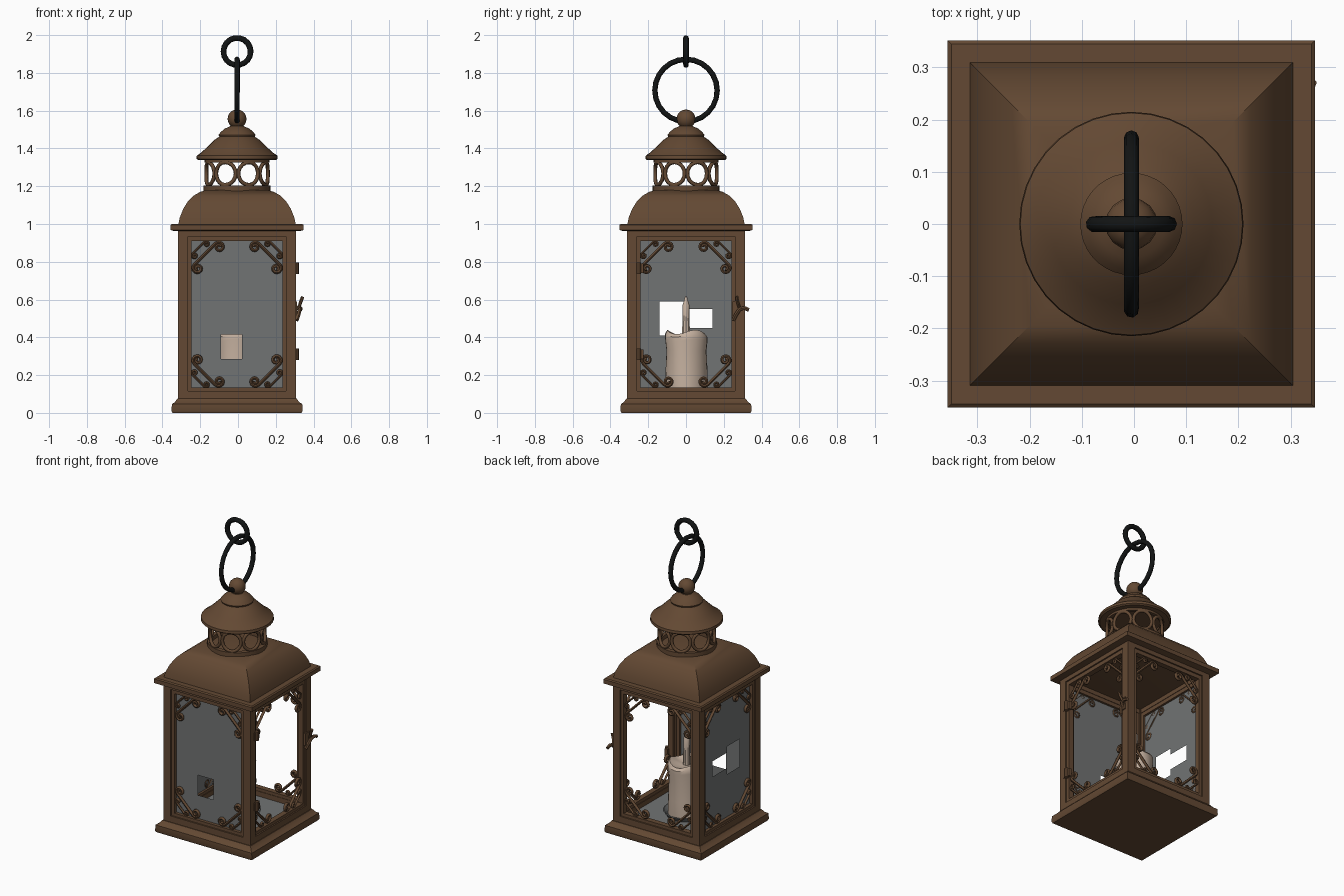
import bpy, bmesh, math
from mathutils import Matrix, Vector

if "Cube" in bpy.data.objects:
    bpy.data.objects.remove(bpy.data.objects["Cube"])

def material(name, rgb):
    m = bpy.data.materials.new(name)
    m.diffuse_color = (*rgb, 1)
    m.use_nodes = True
    m.node_tree.nodes["Principled BSDF"].inputs["Base Color"].default_value = m.diffuse_color
    return m

BROWN = material("rusty_brown", (0.125, 0.066, 0.033))
BLACK = material("black_iron", (0.006, 0.007, 0.007))
GREY = material("smoky_glass", (0.165, 0.172, 0.172))
WAX = material("candle_wax", (0.56, 0.44, 0.35))

def finish(name, bm, mat, smooth=35):
    bmesh.ops.remove_doubles(bm, verts=bm.verts, dist=1e-5)
    bmesh.ops.recalc_face_normals(bm, faces=bm.faces)
    me = bpy.data.meshes.new(name)
    bm.to_mesh(me)
    bm.free()
    me.materials.append(mat)
    me.polygons.foreach_set("use_smooth", [True] * len(me.polygons))
    me.set_sharp_from_angle(angle=math.radians(smooth))
    ob = bpy.data.objects.new(name, me)
    bpy.context.collection.objects.link(ob)
    return ob

def lathe(name, profile, mat, n=32, closed=False, wobble=None):
    """Revolve (radius, z) points; n=4 gives a square where radius is the half width."""
    bm = bmesh.new()
    k, ph = (math.sqrt(2), math.pi / 4) if n == 4 else (1, 0)
    rows = []
    for r, z in profile:
        row = []
        for i in range(n):
            a = ph + 2 * math.pi * i / n
            rr, zz = wobble(r, z, a) if wobble else (r, z)
            row.append(bm.verts.new((k * rr * math.cos(a), k * rr * math.sin(a), zz)))
        rows.append(row)
    pairs = list(zip(rows, rows[1:])) + ([(rows[-1], rows[0])] if closed else [])
    for a, b in pairs:
        for i in range(n):
            j = (i + 1) % n
            bm.faces.new((a[i], a[j], b[j], b[i]))
    return finish(name, bm, mat)

def add_box(bm, x0, x1, y0, y1, z0, z1, rot=Matrix()):
    m = Matrix.Translation(((x0 + x1) / 2, (y0 + y1) / 2, (z0 + z1) / 2)) @ Matrix.Diagonal((x1 - x0, y1 - y0, z1 - z0, 1))
    bmesh.ops.create_cube(bm, size=1, matrix=rot @ m)

def add_tube(bm, pts, r, n=6, closed=False):
    """Sweep a round section along a path."""
    pts = [Vector(p) for p in pts]
    rings, c = [], len(pts)
    ref = None
    for i, p in enumerate(pts):
        if closed:
            t = pts[(i + 1) % c] - pts[i - 1]
        else:
            t = pts[min(i + 1, c - 1)] - pts[max(i - 1, 0)]
        t.normalize()
        if ref is None:
            ref = t.orthogonal()
        u = (ref - t * ref.dot(t)).normalized()
        ref = u
        v = t.cross(u)
        rings.append([bm.verts.new(p + r * (u * math.cos(2 * math.pi * k / n) + v * math.sin(2 * math.pi * k / n))) for k in range(n)])
    pairs = list(zip(rings, rings[1:])) + ([(rings[-1], rings[0])] if closed else [])
    for a, b in pairs:
        for k in range(n):
            l = (k + 1) % n
            bm.faces.new((a[k], a[l], b[l], b[k]))
    if not closed:
        bm.faces.new(rings[0])
        bm.faces.new(rings[-1])

def circle(center, r, ax, ay, n):
    c, ax, ay = Vector(center), Vector(ax), Vector(ay)
    return [c + r * (ax * math.cos(2 * math.pi * i / n) + ay * math.sin(2 * math.pi * i / n)) for i in range(n)]

SIDES = {s: Matrix.Rotation(math.radians(a), 4, 'Z') for s, a in (("front", 0), ("right", 90), ("back", 180), ("left", 270))}

# base and floor
lathe("base", [(0, 0), (0.342, 0), (0.347, 0.01), (0.345, 0.047), (0.33, 0.056), (0.316, 0.075), (0, 0.075)], BROWN, 4)
bm = bmesh.new()
add_box(bm, -0.28, 0.28, -0.28, 0.28, 0.074, 0.083)
finish("floor_plate", bm, GREY)

# body: corner posts, rails and recessed inner frames
for side, rot in SIDES.items():
    bm = bmesh.new()
    add_box(bm, -0.312, -0.26, -0.312, -0.26, 0.07, 0.97, rot)
    add_box(bm, -0.262, 0.262, -0.312, -0.265, 0.07, 0.115, rot)
    add_box(bm, -0.262, 0.262, -0.312, -0.265, 0.935, 0.97, rot)
    finish(side + "_frame", bm, BROWN)
    bm = bmesh.new()
    for s in (-1, 1):
        x = sorted((s * 0.262, s * 0.24))
        add_box(bm, x[0], x[1], -0.303, -0.268, 0.112, 0.938, rot)
    for z0, z1 in ((0.112, 0.135), (0.91, 0.938)):
        add_box(bm, -0.24, 0.24, -0.303, -0.268, z0, z1, rot)
    finish(side + "_inner_frame", bm, BROWN)

# corner scrollwork: a bar with a spiral curl at both ends
def scroll(size):
    pts = []
    for i in range(17):
        f = i / 16
        a = math.radians(225 - 500 * (1 - f))
        r = 0.007 + 0.02 * f
        pts.append(((0.037 + r * math.cos(a)) * size, (0.15 + r * math.sin(a)) * size))
    return pts + [(b, a) for a, b in reversed(pts)]

for side, rot in SIDES.items():
    bm = bmesh.new()
    for sx in (-1, 1):
        for z0, sz in ((0.13, 1), (0.915, -1)):
            for size in (1, 0.55):
                add_tube(bm, [rot @ Vector((sx * (0.245 - a), -0.288, z0 + sz * b)) for a, b in scroll(size)], 0.009 if size == 1 else 0.007)
    finish(side + "_scrollwork", bm, BROWN, 60)

# broken glass panes on the front and left
def pane(name, rot, xs, zs, holes):
    bm = bmesh.new()
    for i in range(len(xs) - 1):
        for j in range(len(zs) - 1):
            if (i, j) not in holes:
                q = ((xs[i], zs[j]), (xs[i + 1], zs[j]), (xs[i + 1], zs[j + 1]), (xs[i], zs[j + 1]))
                bm.faces.new([bm.verts.new(rot @ Vector((x, -0.282, z))) for x, z in q])
    finish(name, bm, GREY)

pane("front_pane", SIDES["front"], (-0.25, -0.085, 0.025, 0.25), (0.12, 0.285, 0.415, 0.925), {(1, 1)})
pane("left_pane", SIDES["left"], (-0.25, -0.14, 0.01, 0.14, 0.25), (0.12, 0.41, 0.45, 0.55, 0.59, 0.925),
     {(1, 2), (2, 1), (2, 2), (2, 3)})

# eave and domed square roof
lathe("eave", [(0, 0.962), (0.33, 0.962), (0.352, 0.968), (0.352, 0.995), (0.345, 1.001), (0, 1.001)], BROWN, 4)
lathe("domed_roof", [(0.31, 1.0), (0.303, 1.035), (0.285, 1.08), (0.26, 1.12), (0.23, 1.15), (0.195, 1.17), (0.16, 1.18), (0, 1.182)], BROWN, 4)

# round vent made of rings between two bands
lathe("vent_bottom_band", [(0.15, 1.17), (0.177, 1.17), (0.177, 1.205), (0.15, 1.205)], BROWN, 32, True)
lathe("vent_top_band", [(0.15, 1.325), (0.172, 1.325), (0.172, 1.345), (0.15, 1.345)], BROWN, 32, True)
bm = bmesh.new()
for i in range(8):
    a = math.radians(22.5 + 45 * i)
    pts = []
    for p in circle((0, 0, 0), 0.057, (1, 0, 0), (0, 1, 0), 20):
        b = a + p.x / 0.163
        pts.append((0.163 * math.cos(b), 0.163 * math.sin(b), 1.267 + p.y * 1.05))
    add_tube(bm, pts, 0.0105, 6, True)
finish("vent_rings", bm, BROWN, 70)

# cap and ball finial
lathe("cap", [(0, 1.342), (0.205, 1.338), (0.215, 1.345), (0.213, 1.362), (0.19, 1.378), (0.155, 1.41), (0.12, 1.445),
              (0.094, 1.462), (0.098, 1.472), (0.085, 1.488), (0.065, 1.505), (0.035, 1.518), (0.028, 1.53), (0, 1.53)], BROWN, 36)
bm = bmesh.new()
bmesh.ops.create_uvsphere(bm, u_segments=16, v_segments=10, radius=0.05, matrix=Matrix.Translation((0, 0, 1.556)))
finish("finial_ball", bm, BROWN)

# hanging rings
bm = bmesh.new()
add_tube(bm, circle((0, 0, 1.707), 0.165, (0, 1, 0), (0, 0, 1), 24), 0.0145, 8, True)
finish("large_ring", bm, BLACK, 60)
bm = bmesh.new()
add_tube(bm, circle((0, 0, 1.913), 0.072, (1, 0, 0), (0, 0, 1), 18), 0.0155, 8, True)
finish("small_ring", bm, BLACK, 60)

# candle with wavy rim, wick and dish
def melt(r, z, a):
    k = max(0, (z - 0.36) / 0.07) if r > 0.03 else 0
    return r * (1 + 0.03 * math.sin(3 * a + 1 + z * 8)), z + k * 0.012 * math.sin(3 * a)

lathe("candle", [(0, 0.085), (0.112, 0.085), (0.112, 0.2), (0.106, 0.33), (0.112, 0.385), (0.112, 0.41), (0.1, 0.428),
                 (0.08, 0.418), (0.03, 0.405), (0, 0.405)], WAX, 24, wobble=melt)
lathe("wick", [(0.022, 0.4), (0.02, 0.5), (0.02, 0.57), (0.012, 0.59), (0.006, 0.615), (0, 0.62)], WAX, 10)
lathe("candle_dish", [(0, 0.083), (0.12, 0.083), (0.14, 0.11), (0.134, 0.112), (0.115, 0.09), (0, 0.09)], GREY, 24)

# door hinges and latch on the right side
bm = bmesh.new()
for z in (0.31, 0.765):
    add_tube(bm, [(0.314, -0.25, z - 0.03), (0.314, -0.25, z + 0.03)], 0.013, 8)
    add_box(bm, 0.295, 0.315, -0.275, -0.225, z - 0.025, z + 0.025)
finish("door_hinges", bm, BROWN)
bm = bmesh.new()
add_box(bm, 0.3, 0.318, 0.245, 0.29, 0.51, 0.59)
add_tube(bm, [(0.315, 0.25, 0.49), (0.325, 0.265, 0.52), (0.332, 0.285, 0.55), (0.335, 0.31, 0.555), (0.335, 0.333, 0.545)], 0.011)
add_tube(bm, [(0.31, 0.285, 0.55), (0.33, 0.28, 0.565), (0.338, 0.272, 0.59), (0.347, 0.27, 0.615)], 0.009)
finish("door_latch", bm, BROWN)

# centre the whole lantern, allowing for the latch
for ob in bpy.data.objects:
    ob.location.x -= 0.005
